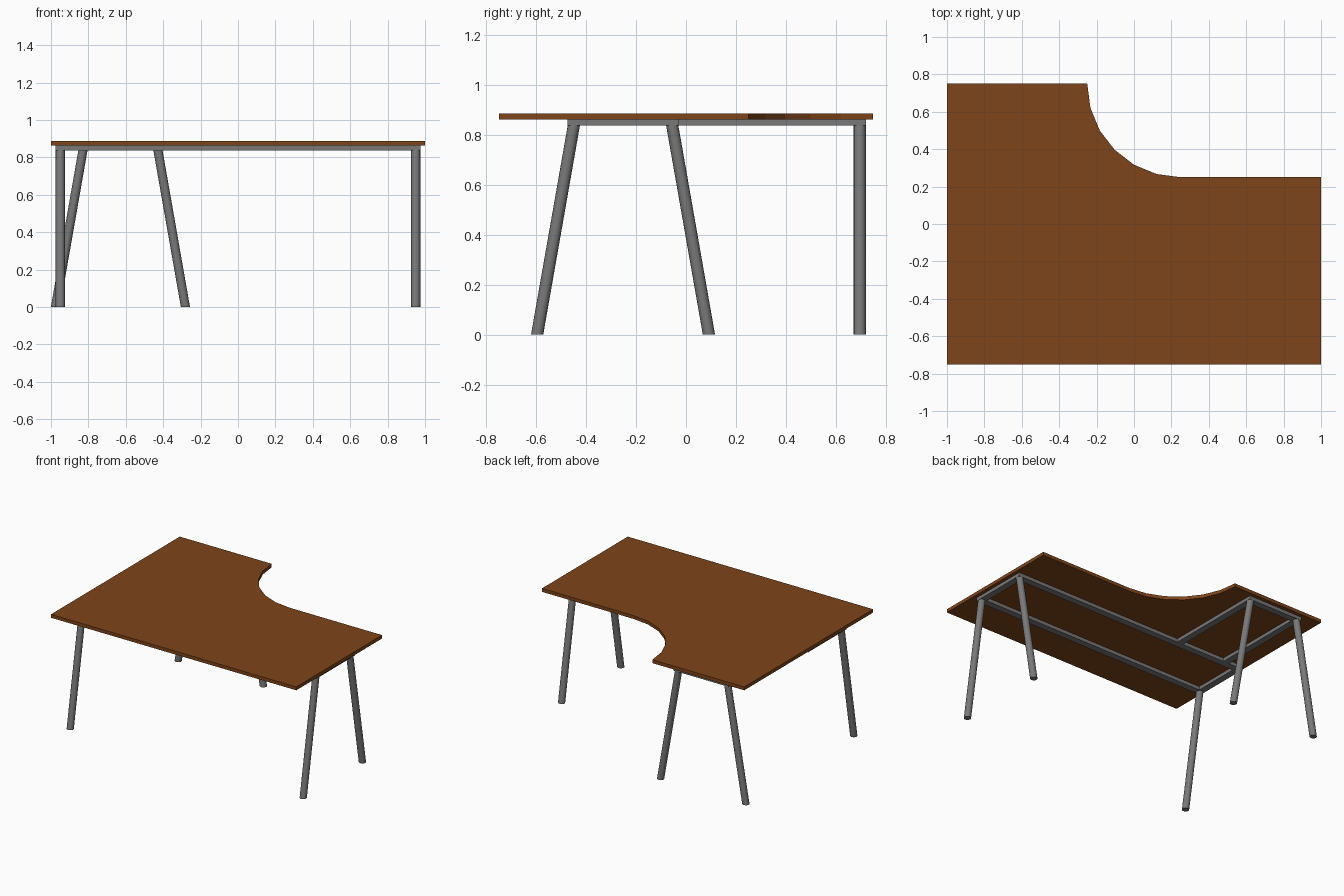
import bpy, bmesh, math
from mathutils import Matrix

if "Cube" in bpy.data.objects:
    bpy.data.objects.remove(bpy.data.objects["Cube"])

TOP_Z, RAIL_Z, TOP_H = 0.863, 0.838, 0.025
R = 0.0245                     # leg radius and half rail width
SPLAY = 0.147                  # sideways travel of each leg
X_END, Y_FRONT, Y_MID, Y_BACK = 0.95, -0.45, -0.055, 0.697
X_OUT, X_IN = -0.829, -0.428   # rails of the return wing


def material(name, colour):
    m = bpy.data.materials.new(name)
    m.diffuse_color = (*colour, 1)
    m.use_nodes = True
    m.node_tree.nodes["Principled BSDF"].inputs["Base Color"].default_value = m.diffuse_color
    return m


wood = material("brown_wood", (0.21, 0.058, 0.010))
metal = material("grey_metal", (0.19, 0.19, 0.19))


def add(name, bm, mat):
    bmesh.ops.recalc_face_normals(bm, faces=bm.faces)
    me = bpy.data.meshes.new(name)
    bm.to_mesh(me)
    bm.free()
    me.materials.append(mat)
    ob = bpy.data.objects.new(name, me)
    bpy.context.collection.objects.link(ob)
    return ob


def rail(name, a, b):
    """Flat bar from a to b along one axis, overlapping the corners."""
    bm = bmesh.new()
    bmesh.ops.create_cube(bm, size=1)
    sx, sy = (abs(b[i] - a[i]) + 2 * R for i in (0, 1))
    h = TOP_Z - RAIL_Z
    bmesh.ops.scale(bm, vec=(sx, sy, h), verts=bm.verts)
    bmesh.ops.translate(bm, verts=bm.verts,
                        vec=((a[0] + b[0]) / 2, (a[1] + b[1]) / 2, RAIL_Z + h / 2))
    return add(name, bm, metal)


def leg(name, x, y, dx, dy):
    """Round leg, top at (x, y), foot moved by (dx, dy) and cut level."""
    bm = bmesh.new()
    bmesh.ops.create_cone(bm, cap_ends=True, segments=16, radius1=R, radius2=R,
                          depth=RAIL_Z, matrix=Matrix.Translation((x, y, RAIL_Z / 2)))
    for v in bm.verts:
        if v.co.z < RAIL_Z / 2:
            v.co.x += dx
            v.co.y += dy
    for f in bm.faces:
        f.smooth = len(f.verts) == 4
    for e in bm.edges:
        e.smooth = all(f.smooth for f in e.link_faces)
    return add(name, bm, metal)


# Desk top: L shape with a curved inner corner
outline = [(-1, 0.75), (-1, -0.75), (1, -0.75), (1, 0.25)]
for i in range(7):
    t = math.radians(270 - 15 * i)
    outline.append((0.25 + 0.5 * math.cos(t), 0.75 + 0.5 * math.sin(t)))
bm = bmesh.new()
face = bm.faces.new([bm.verts.new((x, y, TOP_Z)) for x, y in outline])
ext = bmesh.ops.extrude_face_region(bm, geom=[face], use_keep_orig=True)
bmesh.ops.translate(bm, vec=(0, 0, TOP_H),
                    verts=[g for g in ext["geom"] if isinstance(g, bmesh.types.BMVert)])
add("desk_top", bm, wood)

# Main frame
for n, y in (("front", Y_FRONT), ("middle", Y_MID)):
    rail(n + "_rail", (-X_END, y), (X_END, y))
for n, x in (("left", -X_END), ("right", X_END)):
    rail(n + "_end_rail", (x, Y_FRONT), (x, Y_MID))

# Return wing frame
for n, x in (("outer", X_OUT), ("inner", X_IN)):
    rail(n + "_wing_rail", (x, Y_MID), (x, Y_BACK))
rail("wing_end_rail", (X_OUT, Y_BACK), (X_IN, Y_BACK))

# Splayed legs
leg("left_front_leg", -X_END, Y_FRONT, 0, -SPLAY)
leg("right_front_leg", X_END, Y_FRONT, 0, -SPLAY)
leg("right_middle_leg", X_END, Y_MID, 0, SPLAY)
leg("wing_outer_leg", X_OUT, Y_BACK, -SPLAY, 0)
leg("wing_inner_leg", X_IN, Y_BACK, SPLAY, 0)
